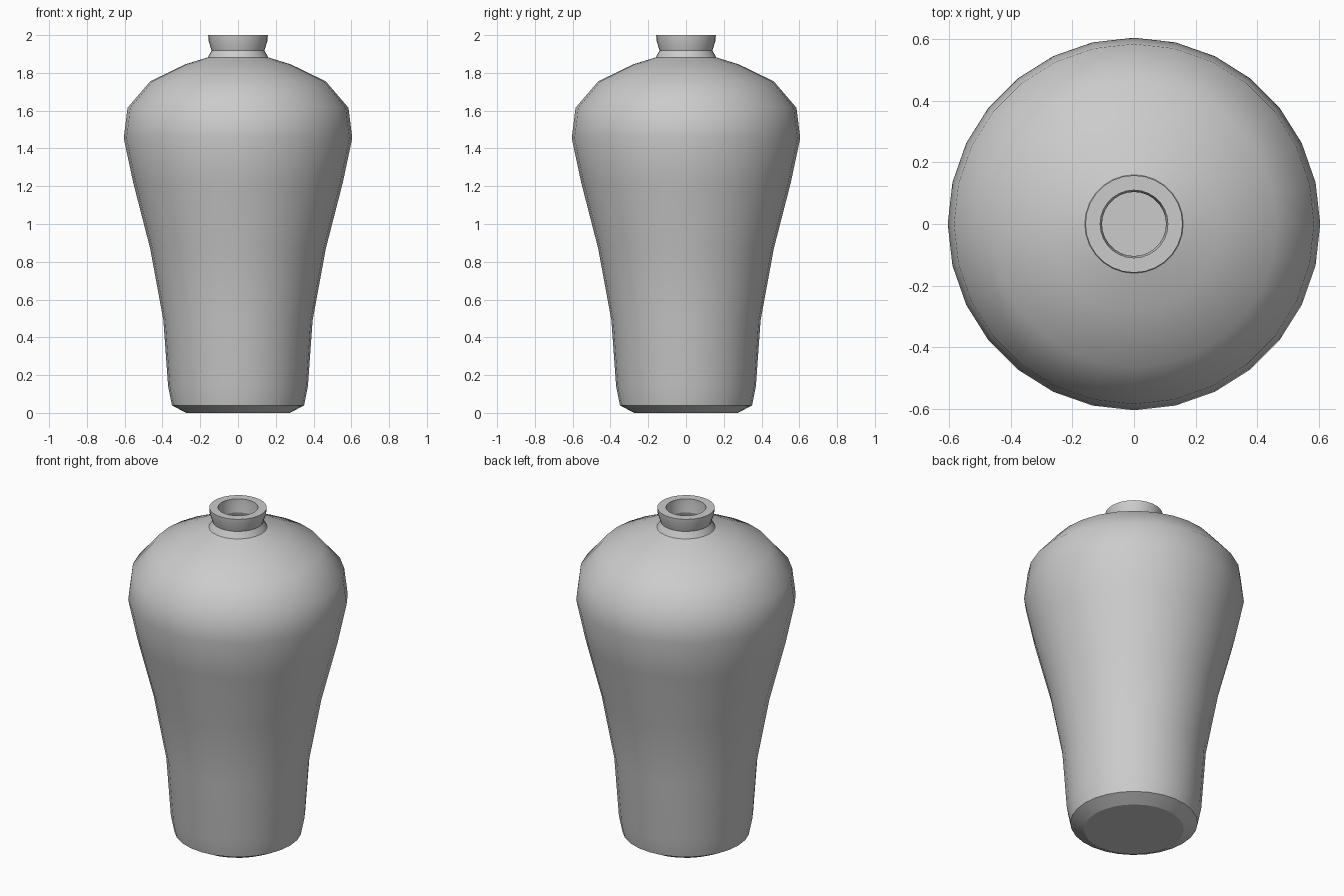
import bpy, bmesh
from math import cos, sin, tau

if "Cube" in bpy.data.objects:
    bpy.data.objects.remove(bpy.data.objects["Cube"])

SIDES = 28

# Outer wall, foot to rim: radius, height, sharp ring
outer = [
    (0.275, 0.0, True), (0.35, 0.04, True), (0.37, 0.14, False),
    (0.395, 0.49, False), (0.465, 0.87, False), (0.555, 1.22, False),
    (0.605, 1.455, False), (0.585, 1.615, False), (0.465, 1.755, False),
    (0.28, 1.845, False), (0.16, 1.882, True), (0.14, 1.918, True),
    (0.156, 1.97, False), (0.158, 2.0, True),
]
# Inner wall, rim to floor
inner = [
    (0.11, 2.0, True), (0.11, 1.97, False), (0.104, 1.92, True),
    (0.13, 1.845, True), (0.26, 1.80, False), (0.44, 1.715, False),
    (0.545, 1.59, False), (0.557, 1.45, False), (0.507, 1.22, False),
    (0.417, 0.87, False), (0.347, 0.49, False), (0.322, 0.14, False),
    (0.30, 0.075, True), (0.25, 0.05, True),
]


def lathe(name, profile):
    bm = bmesh.new()
    rings = [[bm.verts.new((r * cos(tau * i / SIDES), r * sin(tau * i / SIDES), z))
              for i in range(SIDES)] for r, z, _ in profile]
    for a, b in zip(rings, rings[1:]):
        for i in range(SIDES):
            j = (i + 1) % SIDES
            bm.faces.new((a[i], a[j], b[j], b[i]))
    # Foot underside and inside floor
    bm.faces.new(rings[0][::-1])
    bm.faces.new(rings[-1])
    for f in bm.faces:
        f.smooth = True
    # Crisp creases at foot, neck and rim
    for ring, (_, _, sharp) in zip(rings, profile):
        if sharp:
            for i in range(SIDES):
                bm.edges.get((ring[i], ring[(i + 1) % SIDES])).smooth = False
    bmesh.ops.recalc_face_normals(bm, faces=bm.faces)
    mesh = bpy.data.meshes.new(name)
    bm.to_mesh(mesh)
    bm.free()
    obj = bpy.data.objects.new(name, mesh)
    bpy.context.collection.objects.link(obj)
    return obj


lathe("vase", outer + inner)
